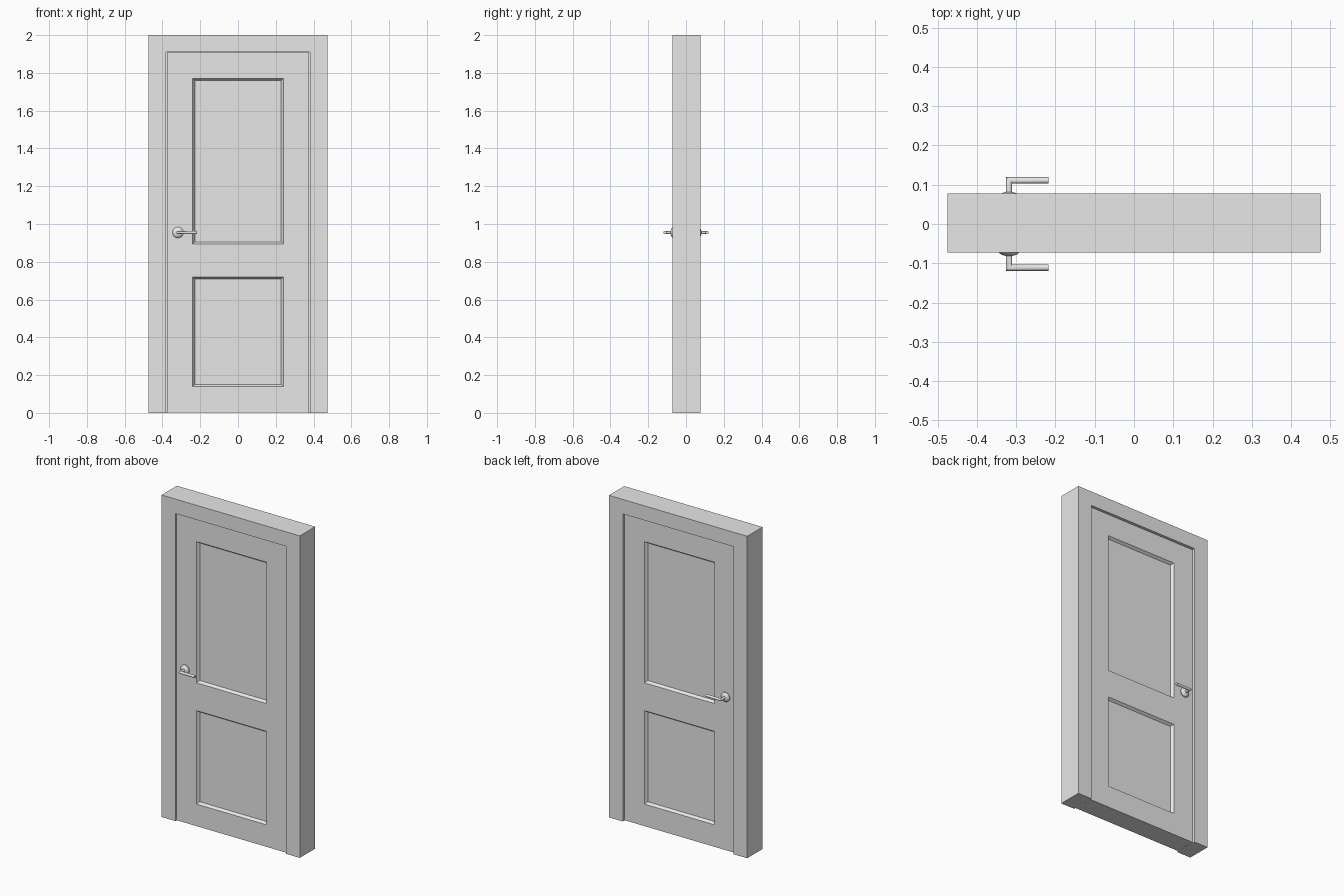
import bpy, bmesh
from math import sin, cos, pi, radians
from mathutils import Vector, Matrix

if "Cube" in bpy.data.objects:
    bpy.data.objects.remove(bpy.data.objects["Cube"])


def material(name, value):
    m = bpy.data.materials.new(name)
    m.use_nodes = True
    m.diffuse_color = (value, value, value, 1)
    m.node_tree.nodes["Principled BSDF"].inputs["Base Color"].default_value = (value, value, value, 1)
    return m


GREY = material("light grey", 0.8)


def finish(bm, name, smooth=False):
    bmesh.ops.recalc_face_normals(bm, faces=bm.faces)
    mesh = bpy.data.meshes.new(name)
    bm.to_mesh(mesh)
    bm.free()
    mesh.materials.append(GREY)
    obj = bpy.data.objects.new(name, mesh)
    bpy.context.collection.objects.link(obj)
    if smooth:
        bpy.ops.object.select_all(action="DESELECT")
        obj.select_set(True)
        bpy.context.view_layer.objects.active = obj
        bpy.ops.object.shade_smooth_by_angle(angle=radians(35))
    return obj


def box(bm, lo, hi):
    lo, hi = Vector(lo), Vector(hi)
    place = Matrix.Translation((lo + hi) / 2) @ Matrix.Diagonal((*(hi - lo), 1))
    bmesh.ops.create_cube(bm, size=1, matrix=place)


def arch(name, width, height, inner_width, inner_height, front, back):
    """Upside-down U profile pushed from front to back."""
    bm = bmesh.new()
    outline = [(-width, 0), (-width, height), (width, height), (width, 0),
               (inner_width, 0), (inner_width, inner_height),
               (-inner_width, inner_height), (-inner_width, 0)]
    face = bm.faces.new([bm.verts.new((x, front, z)) for x, z in outline])
    pushed = bmesh.ops.extrude_face_region(bm, geom=[face])["geom"]
    verts = [v for v in pushed if isinstance(v, bmesh.types.BMVert)]
    bmesh.ops.translate(bm, verts=verts, vec=(0, back - front, 0))
    return finish(bm, name)


# Frame and the thin stop behind the gap around the door
arch("door_frame", 0.475, 2, 0.38, 1.91, -0.072, 0.078)
arch("door_stop", 0.381, 1.911, 0.374, 1.904, -0.02, 0.02)

# Door leaf with two sunken panels on each side
PANEL_X = 0.24
PANELS = [(0.14, 0.72), (0.893, 1.77)]
bm = bmesh.new()
box(bm, (-0.377, -0.064, 0.003), (0.377, 0.064, 1.907))
cuts = [((x, 0, 0), (1, 0, 0)) for x in (-PANEL_X, PANEL_X)]
cuts += [((0, 0, z), (0, 0, 1)) for pair in PANELS for z in pair]
for co, no in cuts:
    bmesh.ops.bisect_plane(bm, geom=bm.verts[:] + bm.edges[:] + bm.faces[:],
                           plane_co=co, plane_no=no)
bm.normal_update()


def is_panel(face):
    c = face.calc_center_median()
    return (abs(face.normal.y) > 0.9 and abs(c.x) < PANEL_X
            and any(lo < c.z < hi for lo, hi in PANELS))


bmesh.ops.inset_individual(bm, faces=[f for f in bm.faces if is_panel(f)],
                           thickness=0.016, depth=-0.016)
finish(bm, "door_leaf")

# Handles: domed rose and mitred round lever on both sides
HX, HZ, SIDES = -0.318, 0.955, 24


def loft(name, rings):
    bm = bmesh.new()
    loops = [[bm.verts.new(p) for p in ring] for ring in rings]
    for a, b in zip(loops, loops[1:]):
        for i in range(SIDES):
            j = (i + 1) % SIDES
            bm.faces.new((a[i], a[j], b[j], b[i]))
    bm.faces.new(loops[0])
    bm.faces.new(loops[-1])
    return finish(bm, name, smooth=True)


def circle(r):
    return [(r * cos(2 * pi * i / SIDES), r * sin(2 * pi * i / SIDES)) for i in range(SIDES)]


for side, s in (("front", -1), ("back", 1)):
    dome = [(0.029, 0.062), (0.029, 0.069), (0.026, 0.073), (0.021, 0.077), (0.014, 0.08), (0.008, 0.081)]
    loft(side + "_handle_rose",
         [[(HX + u, s * y, HZ + w) for u, w in circle(r)] for r, y in dome])
    tube = circle(0.008)
    loft(side + "_handle_lever", [
        [(HX + u, s * 0.07, HZ + w) for u, w in tube],
        [(HX + u, s * (0.111 - u), HZ + w) for u, w in tube],
        [(-0.217, s * (0.111 - u), HZ + w) for u, w in tube]])
